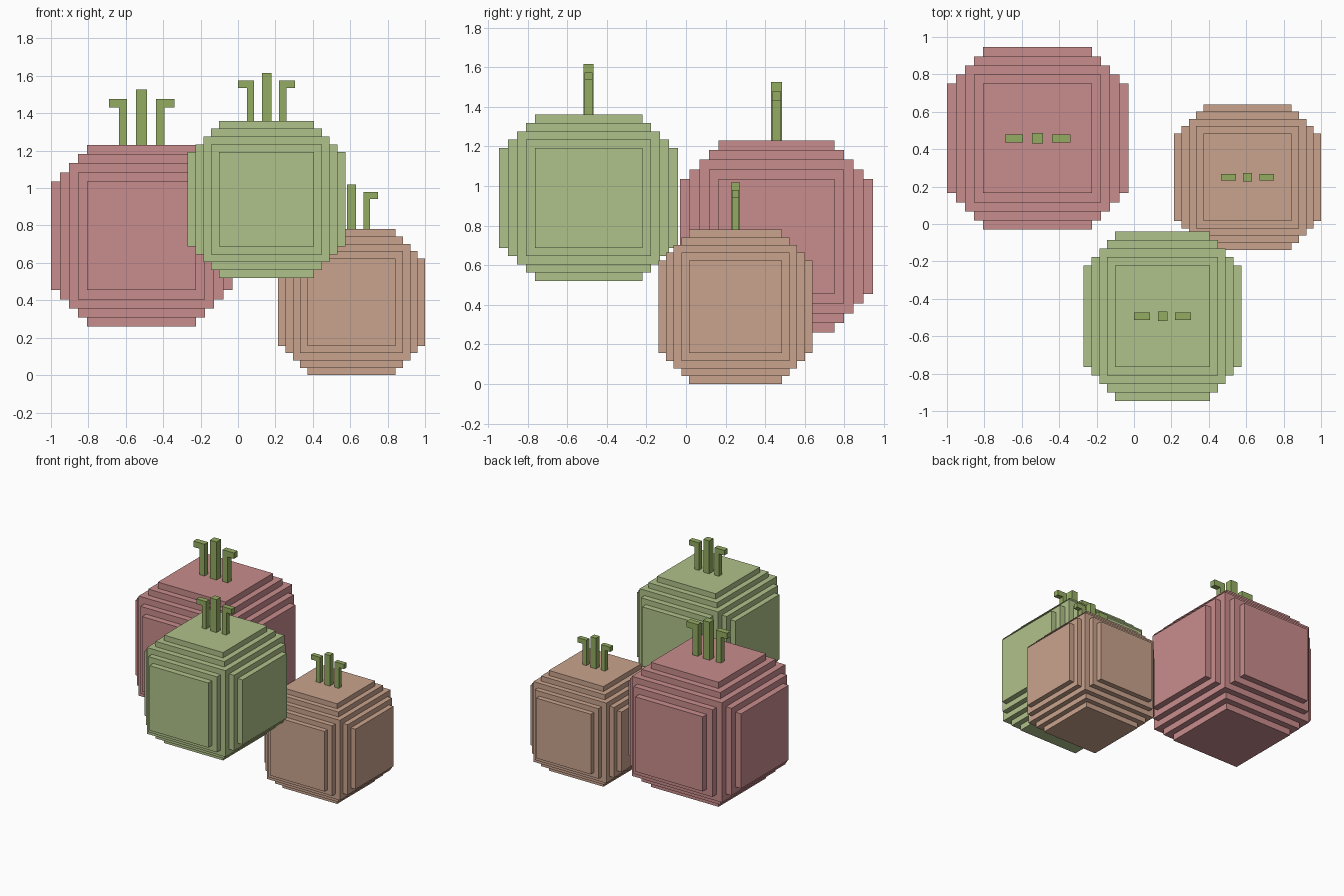
import bpy
import bmesh
from mathutils import Vector

default = bpy.data.objects.get("Cube")
if default:
    bpy.data.objects.remove(default, do_unlink=True)


def make_material(name, color):
    mat = bpy.data.materials.new(name)
    mat.use_nodes = True
    mat.diffuse_color = (*color, 1)
    mat.node_tree.nodes["Principled BSDF"].inputs["Base Color"].default_value = (*color, 1)
    return mat


def make_boxes(name, boxes, center, scale, mat):
    """One object made of boxes, each given by its centre and half size."""
    bm = bmesh.new()
    for mid, half in boxes:
        verts = bmesh.ops.create_cube(bm, size=2)["verts"]
        for v in verts:
            v.co = Vector(mid) + v.co * Vector(half)
    for v in bm.verts:
        v.co = Vector(center) + v.co * Vector(scale)
    mesh = bpy.data.meshes.new(name)
    bm.to_mesh(mesh)
    bm.free()
    mesh.materials.append(mat)
    obj = bpy.data.objects.new(name, mesh)
    bpy.context.collection.objects.link(obj)


def span(x0, x1, depth, z0, z1):
    """Box from its x and z limits, centred in y."""
    return (((x0 + x1) / 2, 0, (z0 + z1) / 2), ((x1 - x0) / 2, depth, (z1 - z0) / 2))


# Fruit body: a cube core with two stepped plates on every side
body = [((0, 0, 0), (0.8, 0.8, 0.8))]
for reach, width in ((0.9, 0.7), (1.0, 0.6)):
    for axis in range(3):
        half = Vector((width, width, width))
        half[axis] = reach
        body.append(((0, 0, 0), half))

# Stalk: a tall middle post
middle = [span(-0.06, 0.06, 0.057, 1, 1.61)]


# Side shoots: a thin post with a hook bent outwards
def shoot(side):
    post = span(0.16, 0.25, 0.045, 1, 1.51)
    hook = span(0.25, 0.36, 0.045, 1.415, 1.51)
    return [((side * m[0], m[1], m[2]), h) for m, h in (post, hook)]


stalk_green = make_material("stalk green", (0.296, 0.413, 0.122))
fruits = (
    ("red", (0.584, 0.262, 0.266), (-0.515, 0.4575, 0.745), (0.485, 0.4875, 0.485)),
    ("green", (0.434, 0.539, 0.254), (0.1525, -0.4925, 0.94), (0.4225, 0.4525, 0.42)),
    ("orange", (0.591, 0.371, 0.270), (0.6075, 0.25, 0.39), (0.3925, 0.39, 0.39)),
)
for name, color, center, scale in fruits:
    skin = make_material(name + " skin", color)
    make_boxes(name + "_fruit_body", body, center, scale, skin)
    make_boxes(name + "_fruit_stalk", middle, center, scale, stalk_green)
    make_boxes(name + "_fruit_left_shoot", shoot(1), center, scale, stalk_green)
    make_boxes(name + "_fruit_right_shoot", shoot(-1), center, scale, stalk_green)
